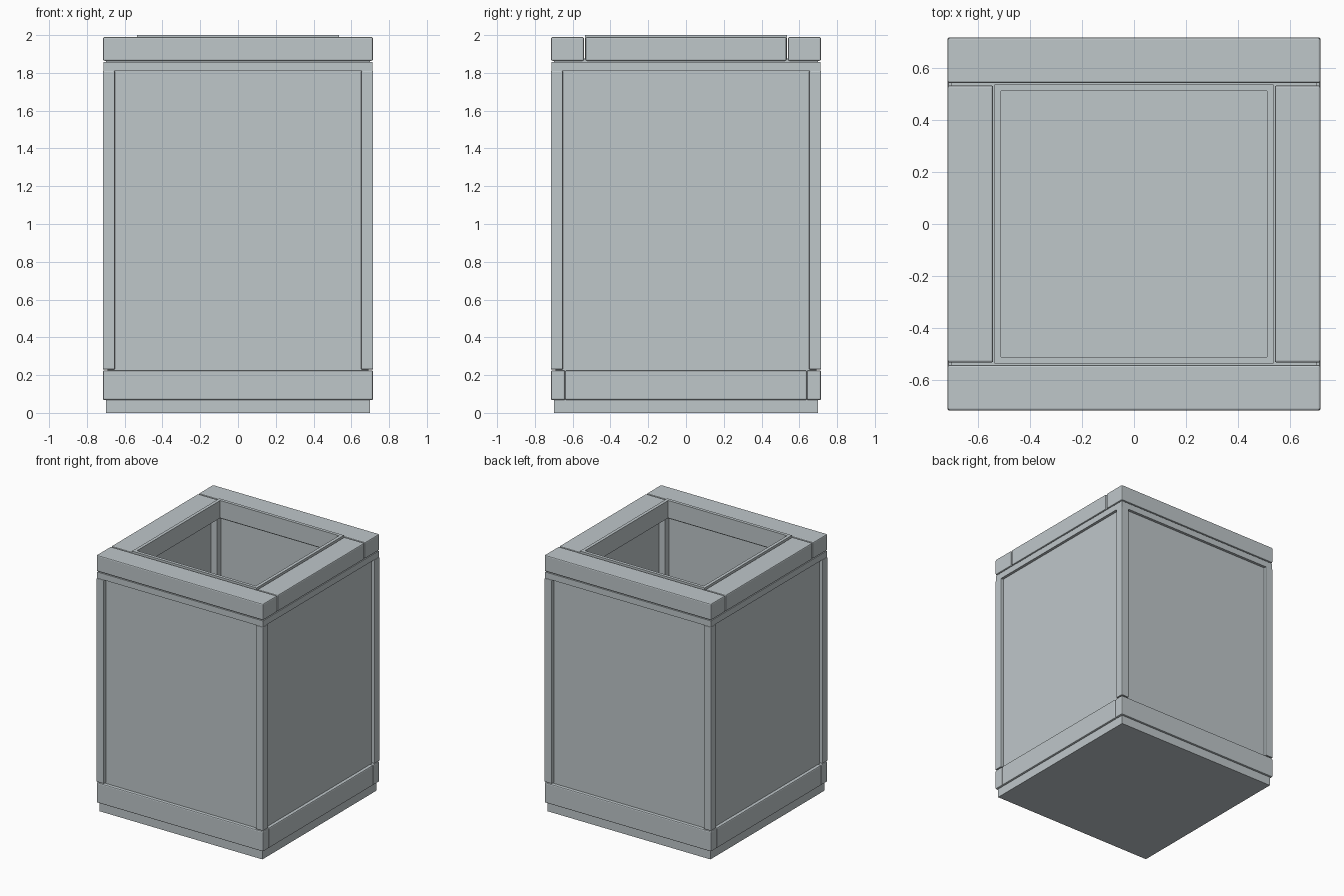
import bpy, bmesh
from mathutils import Matrix, Vector

old = bpy.data.objects.get("Cube")
if old:
    bpy.data.objects.remove(old, do_unlink=True)

# Single painted finish
paint = bpy.data.materials.new("pale blue grey paint")
paint.use_nodes = True
COLOUR = (0.52, 0.57, 0.59, 1)
paint.diffuse_color = COLOUR
paint.node_tree.nodes["Principled BSDF"].inputs["Base Color"].default_value = COLOUR


def box(name, low, high, bevel=0.0):
    """Box between two opposite corners, with optional chamfered edges."""
    low, high = Vector(low), Vector(high)
    bm = bmesh.new()
    bmesh.ops.create_cube(bm, size=1, matrix=Matrix.Translation((low + high) / 2)
                          @ Matrix.Diagonal((*(high - low), 1)))
    if bevel:
        bmesh.ops.bevel(bm, geom=bm.edges[:], offset=bevel, segments=2,
                        profile=0.5, affect='EDGES')
    mesh = bpy.data.meshes.new(name)
    bm.to_mesh(mesh)
    bm.free()
    mesh.materials.append(paint)
    obj = bpy.data.objects.new(name, mesh)
    bpy.context.collection.objects.link(obj)
    return obj


def ring(name, outer, inner, z0, z1, bevel=0.0, gap=0.0):
    """Square frame: full-width front and back boards, side boards between."""
    for s, end in ((-1, "front"), (1, "back")):
        y0, y1 = sorted((s * inner, s * outer))
        box(f"{end}_{name}", (-outer, y0, z0), (outer, y1, z1), bevel)
    reach = inner - gap
    for s, side in ((-1, "right"), (1, "left")):
        x0, x1 = sorted((s * inner, s * outer))
        box(f"{side}_{name}", (x0, -reach, z0), (x1, reach, z1), bevel)


# Base
box("plinth", (-0.70, -0.70, 0), (0.70, 0.70, 0.07))
box("floor", (-0.69, -0.69, 0.07), (0.69, 0.69, 0.24))
ring("base_trim", 0.715, 0.64, 0.068, 0.225, 0.008)

# Recessed wall panels and the band above them
ring("panel", 0.69, 0.65, 0.22, 1.83)
ring("upper_band", 0.711, 0.60, 1.81, 1.858)

# Corner posts outside, corner blocks inside
for sx, side in ((-1, "right"), (1, "left")):
    for sy, end in ((-1, "front"), (1, "back")):
        for name, a, b, z0, bevel in (("post", 0.652, 0.715, 0.23, 0.004),
                                      ("inner_block", 0.60, 0.651, 0.24, 0)):
            xs = sorted((sx * a, sx * b))
            ys = sorted((sy * a, sy * b))
            box(f"{end}_{side}_{name}", (xs[0], ys[0], z0),
                (xs[1], ys[1], 1.81), bevel)

# Backing behind the shadow gap, top rails and the raised inner lip
ring("rail_backing", 0.70, 0.53, 1.857, 1.875)
ring("top_rail", 0.715, 0.54, 1.864, 1.99, 0.008, 0.008)
ring("inner_lip", 0.535, 0.51, 1.864, 2.0)
